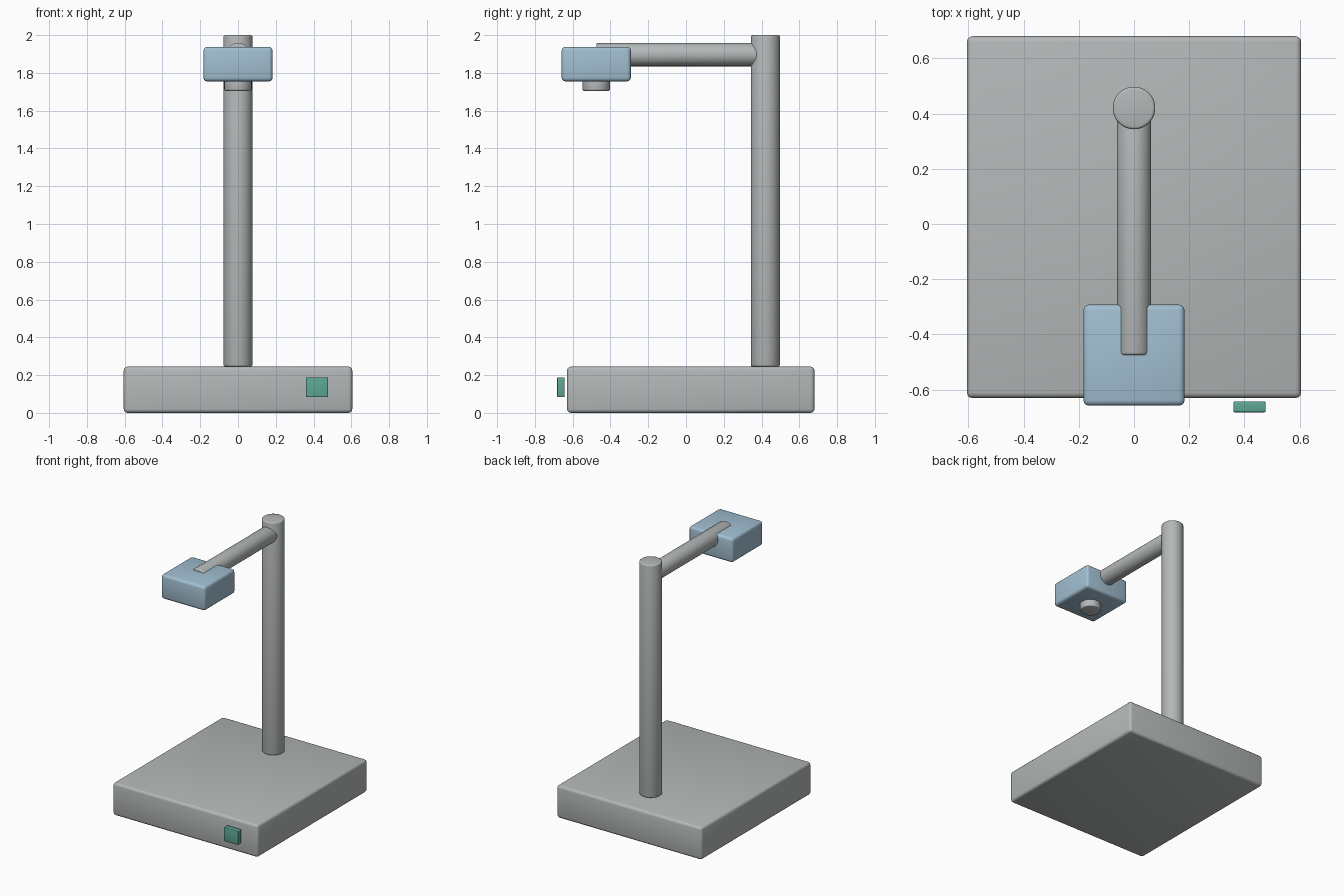
import bpy
import math

if "Cube" in bpy.data.objects:
    bpy.data.objects.remove(bpy.data.objects["Cube"])


def material(name, color):
    m = bpy.data.materials.new(name)
    m.diffuse_color = (*color, 1.0)
    m.use_nodes = True
    m.node_tree.nodes["Principled BSDF"].inputs["Base Color"].default_value = m.diffuse_color
    return m


GREY = material("light grey", (0.46, 0.48, 0.48))
BLUE = material("pale blue", (0.36, 0.52, 0.64))
GREEN = material("sea green", (0.11, 0.39, 0.30))


def finish(name, mat, bevel):
    """Name and colour the active object, round its edges and smooth it."""
    ob = bpy.context.object
    ob.name = name
    ob.data.materials.append(mat)
    mod = ob.modifiers.new("rounded edges", 'BEVEL')
    mod.width = bevel
    mod.segments = 3
    mod.limit_method = 'ANGLE'
    mod.angle_limit = math.radians(40)
    bpy.ops.object.modifier_apply(modifier=mod.name)
    bpy.ops.object.shade_smooth_by_angle(angle=math.radians(35))
    return ob


def box(name, lo, hi, mat, bevel):
    centre = [(a + b) / 2 for a, b in zip(lo, hi)]
    bpy.ops.mesh.primitive_cube_add(size=1, location=centre)
    bpy.context.object.scale = [b - a for a, b in zip(lo, hi)]
    bpy.ops.object.transform_apply(location=False, rotation=False, scale=True)
    return finish(name, mat, bevel)


def rod(name, centre, radius, length, mat, bevel, rotation=(0, 0, 0)):
    bpy.ops.mesh.primitive_cylinder_add(vertices=48, radius=radius, depth=length,
                                        location=centre, rotation=rotation)
    return finish(name, mat, bevel)


# Base slab and upright post
box("base", (-0.605, -0.63, 0), (0.605, 0.68, 0.245), GREY, 0.02)
rod("post", (0, 0.42, 1.1225), 0.077, 1.755, GREY, 0.01)

# Horizontal arm reaching forward from the post into the head
rod("arm", (0, -0.0275, 1.897), 0.062, 0.895, GREY, 0.01, (math.radians(90), 0, 0))

# Head block with a short lens underneath
box("head", (-0.183, -0.658, 1.755), (0.183, -0.292, 1.938), BLUE, 0.02)
rod("lens", (0, -0.475, 1.7375), 0.073, 0.065, GREY, 0.008)

# Push button just in front of the base
box("button", (0.36, -0.682, 0.083), (0.477, -0.643, 0.188), GREEN, 0.005)
